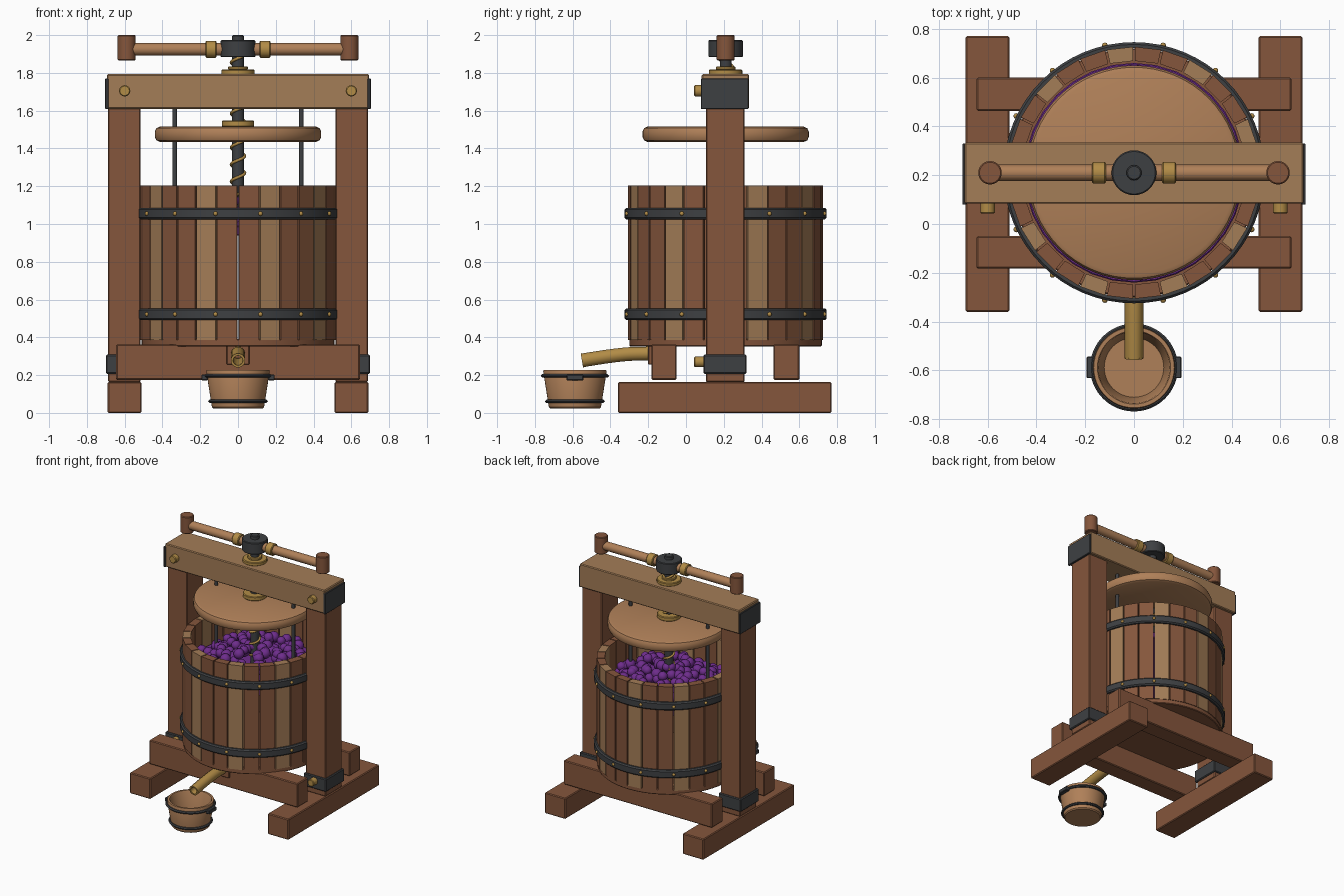
import bpy, bmesh, math, random
from mathutils import Vector

if "Cube" in bpy.data.objects:
    bpy.data.objects.remove(bpy.data.objects["Cube"], do_unlink=True)


def material(name, rgb):
    m = bpy.data.materials.new(name)
    m.use_nodes = True
    m.diffuse_color = (*rgb, 1)
    bsdf = m.node_tree.nodes["Principled BSDF"]
    bsdf.inputs["Base Color"].default_value = (*rgb, 1)
    bsdf.inputs["Roughness"].default_value = 0.7
    return m


DARK = material("red brown wood", (0.235, 0.093, 0.045))
LIGHT = material("pale oak", (0.37, 0.205, 0.095))
WARM = material("warm wood", (0.43, 0.215, 0.098))
IRON = material("dark iron", (0.048, 0.051, 0.055))
BRASS = material("brass", (0.445, 0.262, 0.062))
GRAPE = material("grape purple", (0.156, 0.026, 0.262))
CY = 0.21  # depth of the screw axis


def finish(name, bm, mats, smooth=True):
    bmesh.ops.recalc_face_normals(bm, faces=bm.faces)
    me = bpy.data.meshes.new(name)
    bm.to_mesh(me)
    bm.free()
    ob = bpy.data.objects.new(name, me)
    bpy.context.collection.objects.link(ob)
    for m in mats if isinstance(mats, list) else [mats]:
        me.materials.append(m)
    if smooth:
        bpy.ops.object.select_all(action="DESELECT")
        ob.select_set(True)
        bpy.context.view_layer.objects.active = ob
        bpy.ops.object.shade_smooth_by_angle(angle=math.radians(35))
    return ob


def box(name, lo, hi, mat, bevel=0.006):
    bm = bmesh.new()
    bmesh.ops.create_cube(bm, size=1)
    lo, hi = Vector(lo), Vector(hi)
    for v in bm.verts:
        v.co = [(lo[i] + hi[i]) / 2 + v.co[i] * (hi[i] - lo[i]) for i in range(3)]
    if bevel:
        bmesh.ops.bevel(bm, geom=bm.edges[:], offset=bevel, segments=1, affect="EDGES")
    return finish(name, bm, mat, False)


def mirrored_box(name, lo, hi, mat, bevel=0.006):
    box("left_" + name, lo, hi, mat, bevel)
    box("right_" + name, (-hi[0], lo[1], lo[2]), (-lo[0], hi[1], hi[2]), mat, bevel)


def lathe(name, profile, mat, center=(0, CY, 0), axis="Z", n=48, closed=False):
    """Spin (radius, height) points round an axis; radius 0 closes the ends."""
    bm = bmesh.new()
    pts = [bm.verts.new((r, 0, h)) for r, h in profile]
    for a, b in zip(pts, pts[1:] + (pts[:1] if closed else [])):
        if a is not b:
            bm.edges.new((a, b))
    bmesh.ops.spin(bm, geom=bm.verts[:] + bm.edges[:], cent=(0, 0, 0), axis=(0, 0, 1),
                   angle=math.tau, steps=n, use_merge=True, use_duplicate=False)
    bmesh.ops.remove_doubles(bm, verts=bm.verts[:], dist=1e-5)
    for v in bm.verts:
        x, y, z = v.co
        v.co = Vector(center) + Vector({"Z": (x, y, z), "X": (z, x, y), "Y": (y, z, x)}[axis])
    return finish(name, bm, mat)


def rod(name, r, lo, hi, mat, center=(0, CY, 0), axis="Z", n=32, b=0.005):
    prof = [(0, lo), (r - b, lo), (r, lo + b), (r, hi - b), (r - b, hi), (0, hi)]
    return lathe(name, prof, mat, center, axis, n)


def band(name, r0, r1, lo, hi, mat, center=(0, CY, 0)):
    b = min(r1 - r0, hi - lo) * 0.4
    return lathe(name, [(r0, lo), (r1 - b, lo), (r1, lo + b), (r1, hi - b), (r1 - b, hi), (r0, hi)],
                 mat, center, n=64, closed=True)


def tube(name, pts, r, mat, spline="POLY", fill=True):
    cu = bpy.data.curves.new(name, "CURVE")
    cu.dimensions = "3D"
    cu.bevel_depth, cu.bevel_resolution, cu.use_fill_caps = r, 3, fill
    s = cu.splines.new(spline)
    s.points.add(len(pts) - 1)
    for p, co in zip(s.points, pts):
        p.co = (*co, 1)
    if spline == "NURBS":
        s.use_endpoint_u, s.order_u = True, 3
    ob = bpy.data.objects.new(name, cu)
    bpy.context.collection.objects.link(ob)
    cu.materials.append(mat)
    return ob


# Timber frame
mirrored_box("foot", (0.51, -0.36, 0), (0.69, 0.77, 0.163), DARK)
mirrored_box("post", (0.515, 0.105, 0.163), (0.688, 0.31, 1.615), DARK)
mirrored_box("post_strap", (0.505, 0.092, 0.207), (0.7, 0.32, 0.308), IRON)
box("front_rail", (-0.645, -0.183, 0.175), (0.645, -0.05, 0.363), DARK)
box("back_rail", (-0.645, 0.463, 0.175), (0.645, 0.6, 0.363), DARK)
box("top_beam", (-0.694, 0.083, 1.61), (0.694, 0.333, 1.793), LIGHT)
mirrored_box("beam_end_cap", (0.685, 0.079, 1.608), (0.703, 0.33, 1.77), IRON, 0.003)

# Brass bolts on beam and straps
for side, s in (("left", 1), ("right", -1)):
    rod(side + "_beam_bolt", 0.03, 0.043, 0.09, BRASS, (s * 0.6, 0, 1.705), "Y", 16)
    rod(side + "_strap_bolt", 0.028, 0.043, 0.1, BRASS, (s * 0.6, 0, 0.27), "Y", 16)

# Slatted basket: one flat wedge per stave, every third one pale
bm = bmesh.new()
STAVES, GAP = 28, 0.008
for j in range(STAVES):
    a0, a1 = (math.tau * (j + k) / STAVES + g for k, g in ((0, GAP), (1, -GAP)))
    ring = [(r * math.cos(a), CY + r * math.sin(a)) for r, a in
            ((0.458, a0), (0.516, a0), (0.516, a1), (0.458, a1))]
    lower = [bm.verts.new((*p, 0.385)) for p in ring]
    upper = [bm.verts.new((*p, 1.203)) for p in ring]
    faces = [bm.faces.new(lower), bm.faces.new(upper)]
    for i in range(4):
        k = (i + 1) % 4
        faces.append(bm.faces.new((lower[i], lower[k], upper[k], upper[i])))
    for f in faces:
        f.material_index = int(j % 3 == 1)
finish("basket_staves", bm, [DARK, LIGHT], False)
rod("basket_floor", 0.51, 0.352, 0.392, DARK, n=64)

# Hoops with brass studs
bm = bmesh.new()
for name, z in (("lower_hoop", 0.522), ("upper_hoop", 1.055)):
    band(name, 0.512, 0.535, z - 0.031, z + 0.031, IRON)
    for i in range(14):
        a = math.tau * (i + 0.5) / 14 + math.pi / 2
        geo = bmesh.ops.create_icosphere(bm, subdivisions=2, radius=0.012)
        bmesh.ops.translate(bm, verts=geo["verts"],
                            vec=(0.535 * math.cos(a), CY + 0.535 * math.sin(a), z))
finish("hoop_studs", bm, BRASS)

# Grapes heaped on a bed
rod("grape_bed", 0.45, 0.94, 0.99, GRAPE)
random.seed(4)
bm = bmesh.new()
for i in range(170):
    a, r = random.uniform(0, math.tau), 0.41 * math.sqrt(random.random())
    heap = 1.0 + 0.1 * (1 - r / 0.42) + random.uniform(-0.02, 0.035)
    geo = bmesh.ops.create_icosphere(bm, subdivisions=2, radius=random.uniform(0.032, 0.042))
    bmesh.ops.translate(bm, verts=geo["verts"],
                        vec=(r * math.cos(a), CY + r * math.sin(a), heap))
finish("grapes", bm, GRAPE)

# Press plate, guide rods and screw
lathe("press_plate", [(0, 1.435), (0.415, 1.435), (0.432, 1.443), (0.44, 1.46), (0.44, 1.49),
                      (0.432, 1.507), (0.415, 1.515), (0, 1.515)], WARM, n=64)
rod("plate_collar", 0.086, 1.515, 1.548, BRASS)
for side, s in (("left", 1), ("right", -1)):
    rod(side + "_guide_rod", 0.013, 0.95, 1.615, IRON, (s * 0.335, CY, 0), n=12)
rod("screw", 0.031, 0.95, 2.0, IRON)
STEPS, PITCH = 20, 0.09
tube("screw_thread", [(0.036 * math.cos(math.tau * i / STEPS), CY + 0.036 * math.sin(math.tau * i / STEPS),
                       1.0 + PITCH * i / STEPS) for i in range(STEPS * 10)], 0.008, BRASS)
rod("beam_collar", 0.088, 1.79, 1.818, BRASS)
rod("beam_collar_step", 0.052, 1.815, 1.835, BRASS)

# Turning handle
rod("handle_hub", 0.092, 1.883, 1.973, IRON)
for side, s in (("left", 1), ("right", -1)):
    at = (0, CY, 1.925)
    lo, hi = sorted((s * 0.05, s * 0.58))
    rod(side + "_handle_bar", 0.033, lo, hi, WARM, at, "X")
    lo, hi = sorted((s * 0.115, s * 0.172))
    rod(side + "_handle_ring", 0.045, lo, hi, BRASS, at, "X")
    rod(side + "_handle_grip", 0.048, 1.866, 2.0, DARK, (s * 0.59, CY, 0))

# Spout with its mounting block
box("spout_block", (-0.06, -0.2, 0.255), (0.06, -0.17, 0.355), DARK, 0.004)
path = [(0, -0.05, 0.315), (0, -0.2, 0.315), (0, -0.36, 0.31), (0, -0.548, 0.278)]
tube("spout", path, 0.038, BRASS, "NURBS", False)
bore = tube("spout_bore", path, 0.026, BRASS, "NURBS", False)
lip = lathe("spout_lip", [(0.026, -0.003), (0.038, -0.003), (0.038, 0.003), (0.026, 0.003)],
            BRASS, (0, 0, 0), "Y", 24, True)
lip.location, lip.rotation_euler = path[-1], (math.radians(9.7), 0, 0)

# Collecting bucket
BUCKET = (0, -0.588, 0)
lathe("bucket", [(0, 0.022), (0.13, 0.022), (0.138, 0.03), (0.168, 0.22), (0.165, 0.227),
                 (0.15, 0.227), (0.146, 0.22), (0.122, 0.05), (0, 0.05)], WARM, BUCKET)
band("bucket_upper_hoop", 0.158, 0.18, 0.187, 0.205, IRON, BUCKET)
band("bucket_lower_hoop", 0.138, 0.158, 0.053, 0.07, IRON, BUCKET)
mirrored_box("bucket_lug", (0.16, -0.632, 0.172), (0.194, -0.543, 0.203), IRON, 0.004)
